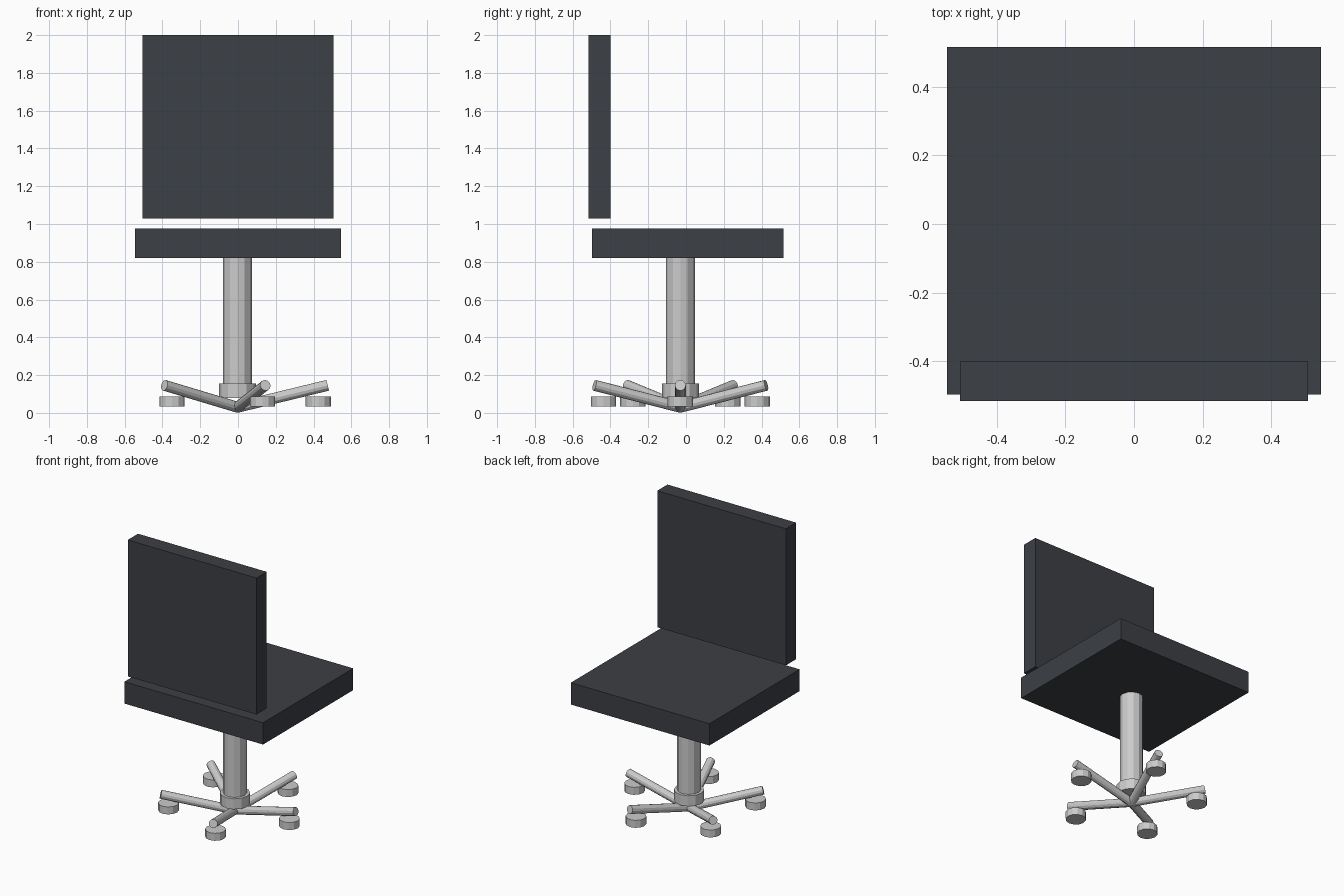
import bpy
from math import cos, sin, radians
from mathutils import Vector

if "Cube" in bpy.data.objects:
    bpy.data.objects.remove(bpy.data.objects["Cube"])

CX, CY = -0.003, -0.03      # axis of the swivel base
SIDES = 12

dark = bpy.data.materials.new("dark_fabric")
dark.diffuse_color = (0.045, 0.05, 0.058, 1)
dark.use_nodes = True
dark.node_tree.nodes["Principled BSDF"].inputs["Base Color"].default_value = dark.diffuse_color


def box(name, lo, hi):
    lo, hi = Vector(lo), Vector(hi)
    bpy.ops.mesh.primitive_cube_add(size=1, location=(lo + hi) / 2)
    ob = bpy.context.object
    ob.name = name
    ob.scale = hi - lo
    ob.data.materials.append(dark)
    return ob


def rod(name, a, b, r):
    a, b = Vector(a), Vector(b)
    d = b - a
    bpy.ops.mesh.primitive_cylinder_add(vertices=SIDES, radius=r, depth=d.length,
                                        location=(a + b) / 2)
    ob = bpy.context.object
    ob.name = name
    ob.rotation_euler = d.to_track_quat('Z', 'Y').to_euler()
    return ob


def polar(deg, r, z):
    return (CX + r * cos(radians(deg)), CY + r * sin(radians(deg)), z)


# Cushions
box("seat", (-0.545, -0.497, 0.82), (0.545, 0.515, 0.975))
box("backrest", (-0.506, -0.515, 1.03), (0.506, -0.40, 2.0))

# Column and hub
rod("column", (CX, CY, 0.10), (CX, CY, 0.83), 0.077)
rod("hub", (CX, CY, 0.08), (CX, CY, 0.155), 0.098)

# Five-star base with casters
for i in range(5):
    ang = 72 * i
    rod(f"base_arm_{i + 1}", polar(ang, 0, 0.03), polar(ang, 0.478, 0.146), 0.029)
    rod(f"caster_{i + 1}", polar(ang, 0.428, 0.033), polar(ang, 0.428, 0.086), 0.067)
